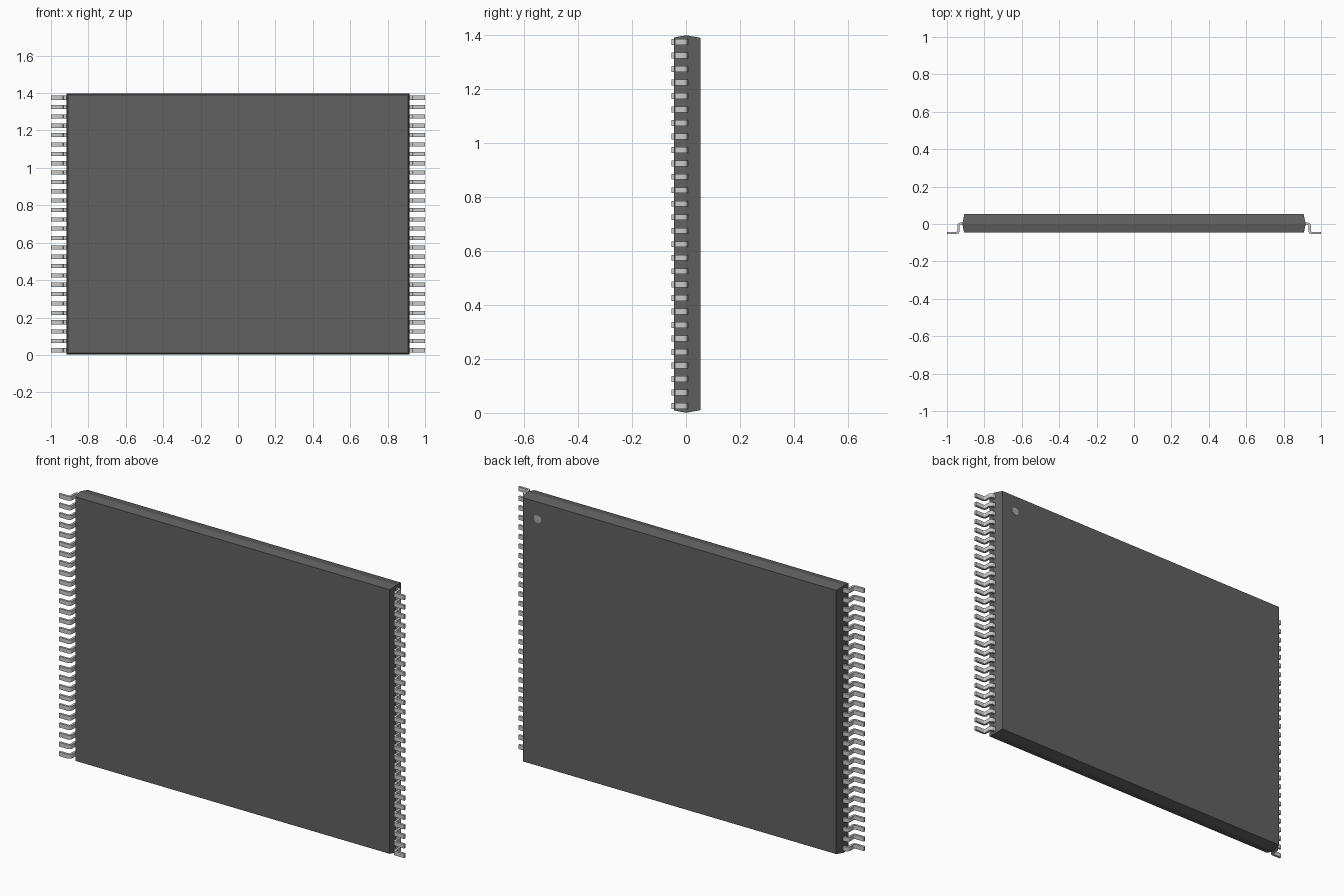
import bpy, bmesh, math
from mathutils import Vector

if "Cube" in bpy.data.objects:
    bpy.data.objects.remove(bpy.data.objects["Cube"])

ZC = 0.70          # mid height of the package
PINS, PITCH = 28, 0.05
PIN_W, PIN_T = 0.022, 0.012


def material(name, v):
    m = bpy.data.materials.new(name)
    m.diffuse_color = (v, v, v, 1)
    m.use_nodes = True
    m.node_tree.nodes["Principled BSDF"].inputs["Base Color"].default_value = m.diffuse_color
    return m


def add_object(name, bm, mat):
    bmesh.ops.recalc_face_normals(bm, faces=bm.faces)
    me = bpy.data.meshes.new(name)
    bm.to_mesh(me)
    bm.free()
    ob = bpy.data.objects.new(name, me)
    bpy.context.collection.objects.link(ob)
    me.materials.append(mat)
    return ob


def loft(bm, rings):
    loops = [[bm.verts.new(p) for p in r] for r in rings]
    n = len(loops[0])
    for a, b in zip(loops, loops[1:]):
        for i in range(n):
            j = (i + 1) % n
            bm.faces.new((a[i], a[j], b[j], b[i]))
    bm.faces.new(loops[0])
    bm.faces.new(loops[-1])


dark = material("dark_plastic", 0.12)
metal = material("pin_metal", 0.6)
mark = material("marker_grey", 0.4)

# package body: two tapered halves meeting at a ridge
bm = bmesh.new()
loft(bm, [[(sx * hx, y, ZC + sz * hz) for sx, sz in ((-1, -1), (1, -1), (1, 1), (-1, 1))]
          for y, hx, hz in ((-0.045, 0.909, 0.691), (-0.003, 0.917, 0.699),
                            (0.003, 0.917, 0.699), (0.053, 0.907, 0.690))])
add_object("package_body", bm, dark)

# corner marker on the back face
bm = bmesh.new()
loft(bm, [[(0.822 + 0.021 * math.cos(a), y, 1.302 + 0.021 * math.sin(a))
           for a in (i * math.tau / 32 for i in range(32))] for y in (0.05, 0.054)])
add_object("corner_marker", bm, mark)


# gull-wing pin outline with rounded bends
def pin_outline():
    left, right = [], []
    h, r, x, top, foot = PIN_T / 2, 0.011, 0.939, 0.002, -0.048

    def put(px, py, nx, ny):
        left.append(Vector((px + nx * h, py + ny * h)))
        right.append(Vector((px - nx * h, py - ny * h)))

    put(0.90, top, 0, 1)
    for i in range(6):
        a = math.pi / 2 * (1 - i / 5)
        put(x - r + r * math.cos(a), top - r + r * math.sin(a), math.cos(a), math.sin(a))
    for i in range(6):
        a = math.pi + math.pi / 2 * i / 5
        put(x + r + r * math.cos(a), foot + r + r * math.sin(a), -math.cos(a), -math.sin(a))
    put(1.0, foot, 0, 1)
    return left + right[::-1]


# one row of pins as a single mesh per side
def pin_row(name, side):
    bm = bmesh.new()
    outline = pin_outline()
    n = len(outline) // 2
    for k in range(PINS):
        z = ZC + (k - (PINS - 1) / 2) * PITCH
        lo, hi = [[bm.verts.new((side * p.x, p.y, z + s * PIN_W / 2)) for p in outline]
                  for s in (-1, 1)]
        for i in range(2 * n):
            j = (i + 1) % (2 * n)
            bm.faces.new((lo[i], lo[j], hi[j], hi[i]))
        for ring in (lo, hi):
            for i in range(n - 1):
                bm.faces.new((ring[i], ring[i + 1], ring[-2 - i], ring[-1 - i]))
    ob = add_object(name, bm, metal)
    bpy.ops.object.select_all(action='DESELECT')
    ob.select_set(True)
    bpy.context.view_layer.objects.active = ob
    bpy.ops.object.shade_smooth_by_angle(angle=math.radians(30))


pin_row("right_pins", 1)
pin_row("left_pins", -1)
